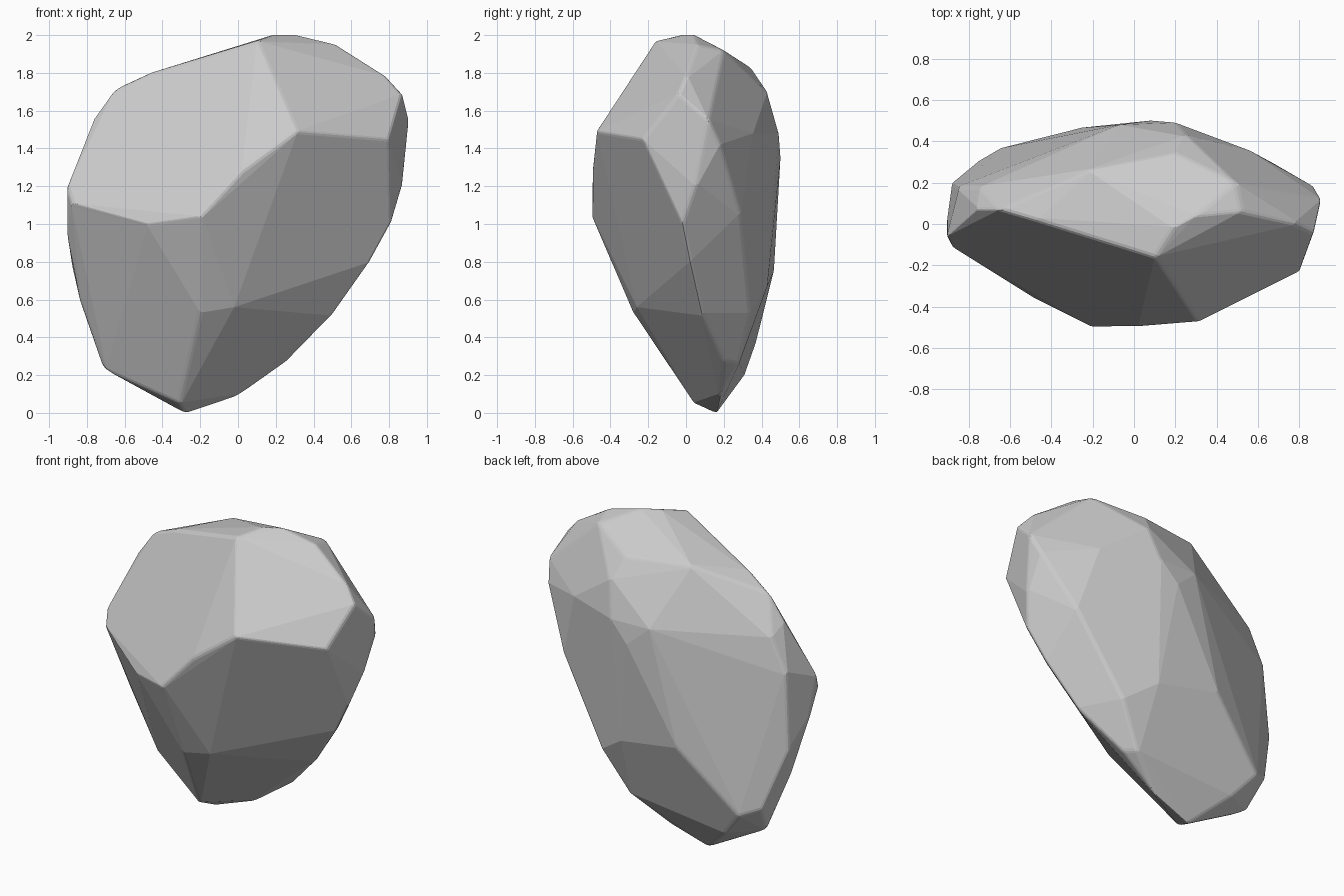
import bpy, bmesh
from math import radians

# Corner points of the faceted rock, grouped by where they sit
crown = [(-.65, .07, 1.715), (-.48, .02, 1.795), (.10, -.16, 1.97), (.19, -.02, 2.003), (.30, .04, 2.003),
         (.52, .06, 1.95), (.49, .20, 1.92), (.25, .43, 1.70), (.20, .34, 1.83), (-.22, .26, 1.85)]
front = [(-.20, -.50, 1.04), (.02, -.497, 1.28), (.31, -.475, 1.49),
         (-.48, -.36, 1.0), (-.20, -.28, .53), (-.02, -.26, .56), (.80, -.23, 1.45)]
left_end = [(-.905, -.06, 1.19), (-.88, -.11, 1.11), (-.905, .02, .95), (-.76, .07, 1.56), (-.745, .18, 1.49),
            (-.85, .18, 1.28), (-.88, .20, .79), (-.76, .30, .42), (-.71, .18, .23), (-.83, .12, .57)]
right_end = [(.87, -.04, 1.69), (.905, .12, 1.55), (.79, .0, 1.78), (.87, .18, 1.42),
             (.87, .05, 1.2), (.81, -.02, 1.0), (.70, .02, .80), (.68, .29, 1.05)]
back = [(-.07, .48, 1.48), (.08, .50, 1.35), (.20, .49, 1.48), (-.26, .465, .75), (.17, .43, .67),
        (.56, .355, 1.48), (.37, .34, .53)]
foot = [(.51, .08, .53), (.26, .20, .275), (.21, .28, .26), (.0, .18, .09), (-.28, .16, -.004),
        (-.31, .04, .05), (-.64, .37, .37), (-.50, .31, .20)]

# Rock body: hull around the corners, near-flat neighbours merged
bm = bmesh.new()
for p in crown + front + left_end + right_end + back + foot:
    bm.verts.new(p)
bmesh.ops.convex_hull(bm, input=bm.verts[:])
loose = [v for v in bm.verts if not v.link_faces]
bmesh.ops.delete(bm, geom=loose, context='VERTS')
bmesh.ops.dissolve_limit(bm, angle_limit=radians(4), verts=bm.verts[:], edges=bm.edges[:])
bmesh.ops.recalc_face_normals(bm, faces=bm.faces[:])
mesh = bpy.data.meshes.new("rock")
bm.to_mesh(mesh)
bm.free()
rock = bpy.data.objects.new("rock", mesh)
bpy.context.collection.objects.link(rock)

# Slightly worn edges
wear = rock.modifiers.new("worn_edges", 'BEVEL')
wear.width = 0.015
wear.segments = 2
wear.limit_method = 'ANGLE'
wear.angle_limit = radians(20)
